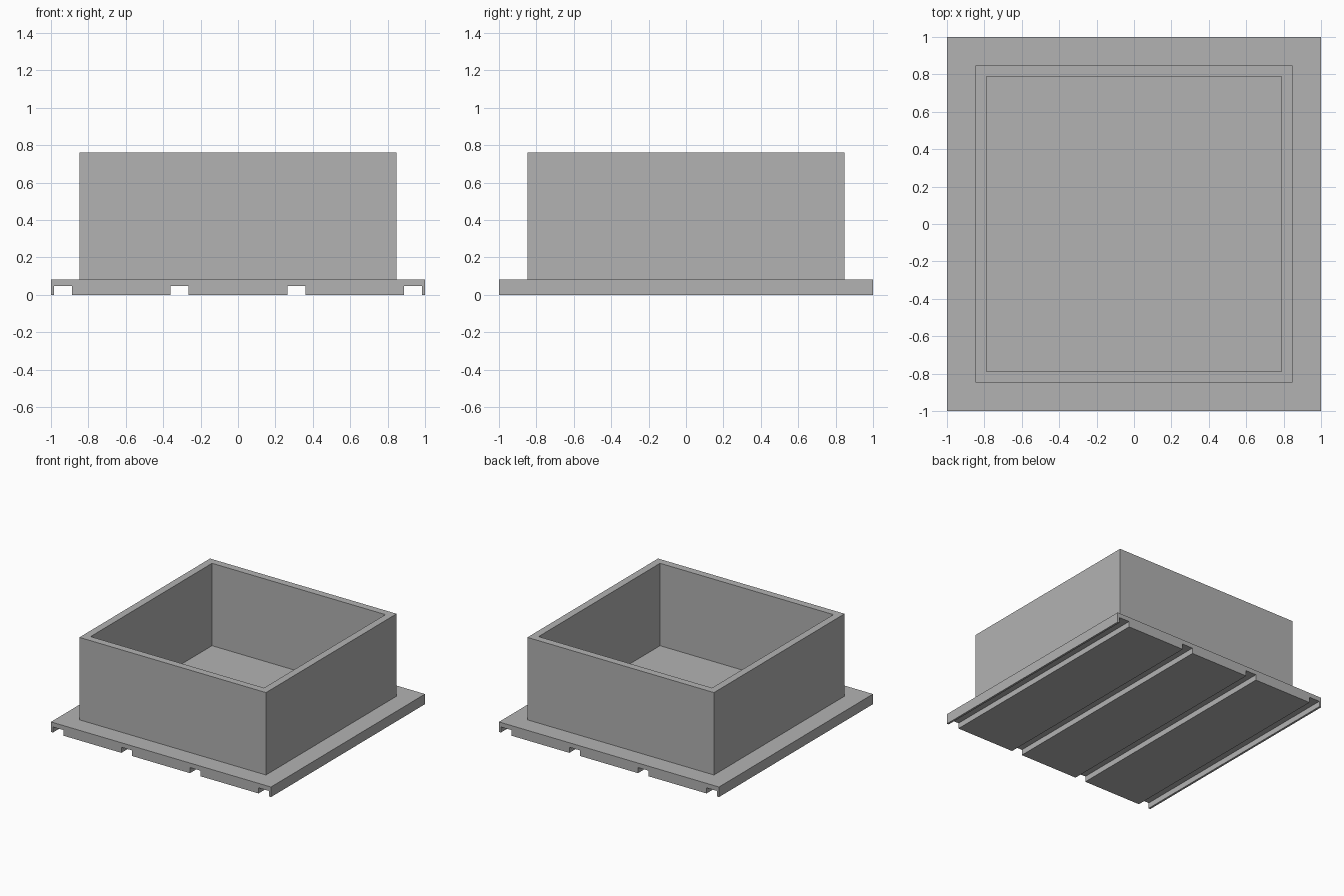
import bpy
import bmesh

BASE_TOP, TOP = 0.083, 0.76
GROOVE_TOP, GROOVE_HALF = 0.046, 0.048
OUTER, INNER = 0.848, 0.788

cube = bpy.data.objects.get("Cube")
if cube:
    bpy.data.objects.remove(cube, do_unlink=True)

grey = bpy.data.materials.new("plain_grey")
grey.use_nodes = True
grey.diffuse_color = (0.448, 0.448, 0.448, 1)
grey.node_tree.nodes["Principled BSDF"].inputs["Base Color"].default_value = grey.diffuse_color


def add_part(name, bm):
    bmesh.ops.recalc_face_normals(bm, faces=bm.faces)
    mesh = bpy.data.meshes.new(name)
    bm.to_mesh(mesh)
    bm.free()
    mesh.materials.append(grey)
    obj = bpy.data.objects.new(name, mesh)
    bpy.context.collection.objects.link(obj)
    return obj


# Base plate: grooved profile extruded from front to back
profile = [(-1, BASE_TOP), (-1, 0)]
for x in (-0.935, -0.312, 0.312, 0.935):
    a, b = x - GROOVE_HALF, x + GROOVE_HALF
    profile += [(a, 0), (a, GROOVE_TOP), (b, GROOVE_TOP), (b, 0)]
profile += [(1, 0), (1, BASE_TOP)]

bm = bmesh.new()
front = bm.faces.new([bm.verts.new((x, -1, z)) for x, z in profile])
result = bmesh.ops.extrude_face_region(bm, geom=[front], use_keep_orig=True)
back = [v for v in result["geom"] if isinstance(v, bmesh.types.BMVert)]
bmesh.ops.translate(bm, verts=back, vec=(0, 2, 0))
add_part("base_plate", bm)

# Box walls: square loops joined into an open frame standing on the plate
bm = bmesh.new()
loops = []
for r, z in ((OUTER, BASE_TOP), (OUTER, TOP), (INNER, TOP), (INNER, BASE_TOP)):
    corners = ((-r, -r), (r, -r), (r, r), (-r, r))
    loops.append([bm.verts.new((x, y, z)) for x, y in corners])
for k, lower in enumerate(loops):
    upper = loops[(k + 1) % 4]
    for i in range(4):
        j = (i + 1) % 4
        bm.faces.new((lower[i], lower[j], upper[j], upper[i]))
add_part("box_walls", bm)
